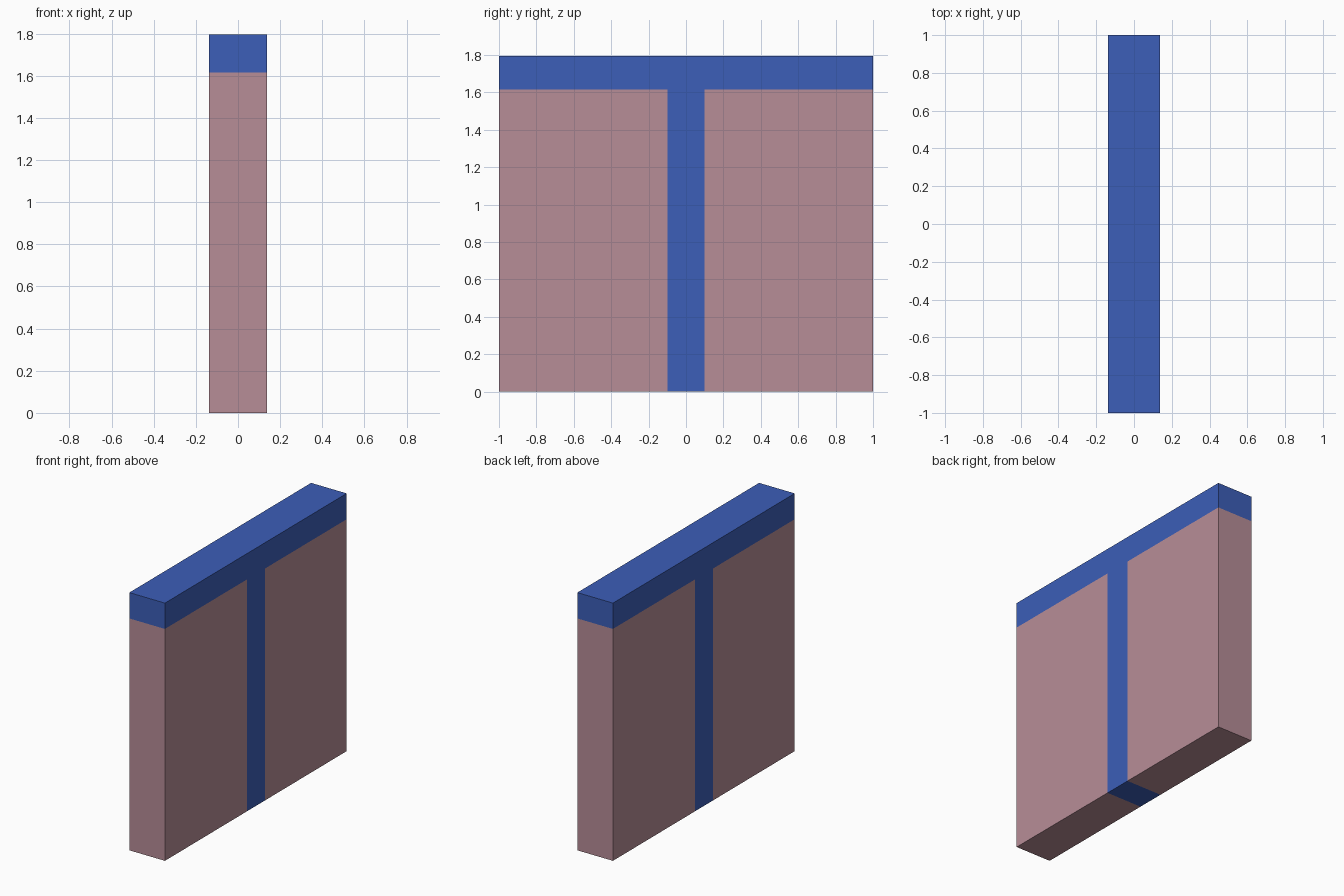
import bpy
import bmesh

if "Cube" in bpy.data.objects:
    bpy.data.objects.remove(bpy.data.objects["Cube"])

HALF_DEPTH = 0.137
HEIGHT, SEAM = 1.795, 1.615
HALF_STRIP = 0.099


def material(name, color):
    mat = bpy.data.materials.new(name)
    mat.diffuse_color = (*color, 1.0)
    mat.use_nodes = True
    mat.node_tree.nodes["Principled BSDF"].inputs["Base Color"].default_value = mat.diffuse_color
    return mat


def extrude_profile(name, profile, mat):
    """Extrude a (y, z) outline across the thickness of the slab."""
    bm = bmesh.new()
    face = bm.faces.new([bm.verts.new((-HALF_DEPTH, y, z)) for y, z in profile])
    result = bmesh.ops.extrude_face_region(bm, geom=[face])
    verts = [g for g in result["geom"] if isinstance(g, bmesh.types.BMVert)]
    bmesh.ops.translate(bm, verts=verts, vec=(2 * HALF_DEPTH, 0, 0))
    bmesh.ops.recalc_face_normals(bm, faces=bm.faces)
    mesh = bpy.data.meshes.new(name)
    bm.to_mesh(mesh)
    bm.free()
    mesh.materials.append(mat)
    obj = bpy.data.objects.new(name, mesh)
    bpy.context.collection.objects.link(obj)
    return obj


pink = material("dusty_pink", (0.474, 0.266, 0.309))
blue = material("blue", (0.045, 0.112, 0.479))

# T-shaped blue band: top rail and centre strip in one piece
right_half = [(HALF_STRIP, 0), (HALF_STRIP, SEAM), (1, SEAM), (1, HEIGHT)]
left_half = [(-y, z) for y, z in reversed(right_half)]
extrude_profile("t_band", right_half + left_half, blue)

# Pink panels on either side of the strip
for side, name in ((-1, "front_panel"), (1, "back_panel")):
    extrude_profile(name, [(side * HALF_STRIP, 0), (side, 0),
                           (side, SEAM), (side * HALF_STRIP, SEAM)], pink)
